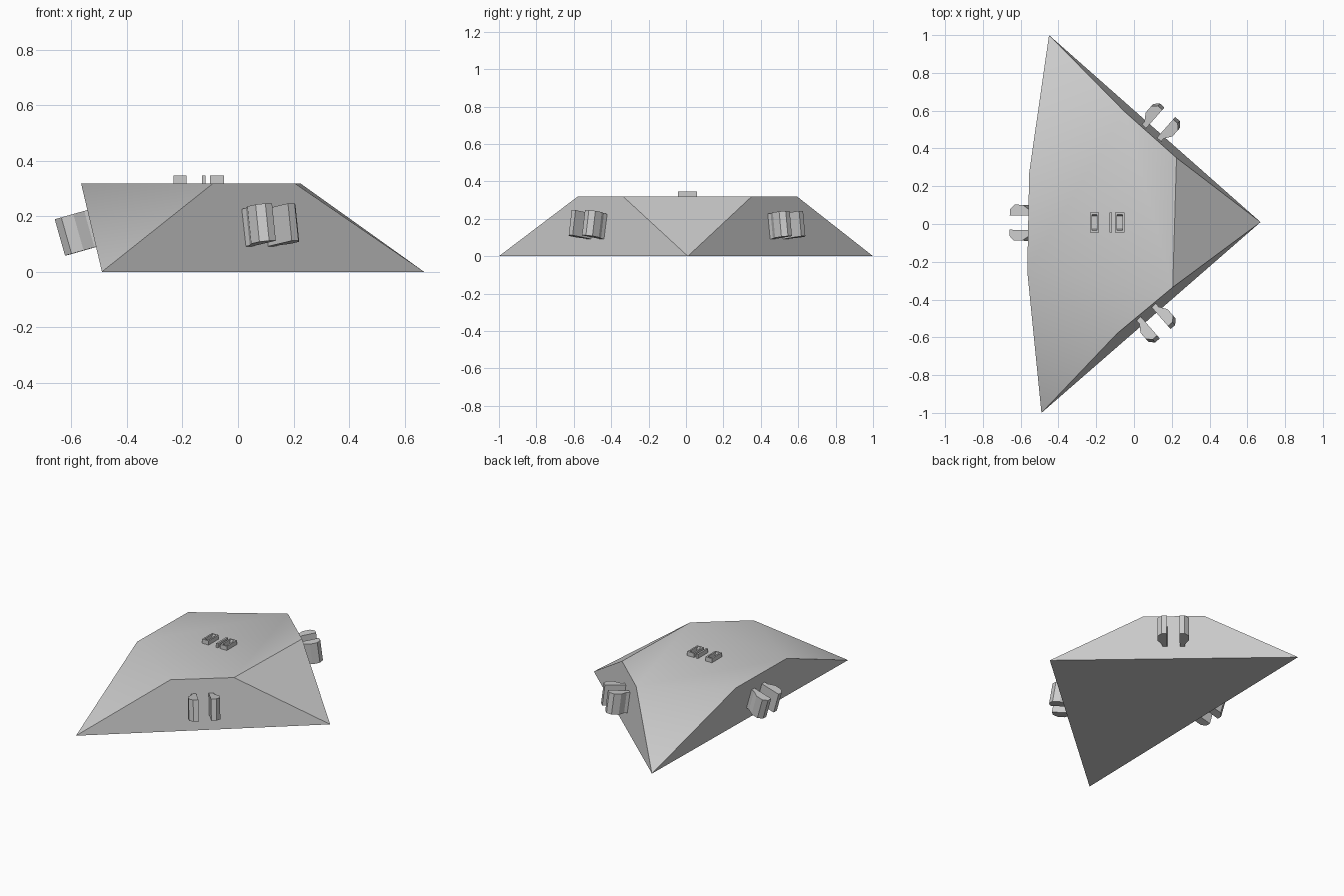
import bpy, bmesh, math
from mathutils import Vector

cube = bpy.data.objects.get("Cube")
if cube:
    bpy.data.objects.remove(cube, do_unlink=True)

# Single grey material
grey = bpy.data.materials.new("plain_grey")
grey.use_nodes = True
colour = (0.6, 0.6, 0.6, 1)
grey.diffuse_color = colour
grey.node_tree.nodes["Principled BSDF"].inputs["Base Color"].default_value = colour


def finish(bm, name):
    bmesh.ops.recalc_face_normals(bm, faces=bm.faces)
    mesh = bpy.data.meshes.new(name)
    bm.to_mesh(mesh)
    bm.free()
    mesh.materials.append(grey)
    obj = bpy.data.objects.new(name, mesh)
    bpy.context.collection.objects.link(obj)
    return obj


# Hull: triangular base, flat six-sided deck, one sloping facet per corner
HEIGHT = 0.318
base = [Vector(p) for p in ((-0.45, 1, 0), (0.67, 0.01, 0), (-0.49, -1, 0))]
deck = [Vector((x, y, HEIGHT)) for x, y in (
    (-0.555, 0.27), (-0.05, 0.595), (0.225, 0.35),
    (0.205, -0.335), (-0.09, -0.58), (-0.565, -0.25))]
walls = []
bm = bmesh.new()
low = [bm.verts.new(p) for p in base]
high = [bm.verts.new(p) for p in deck]
bm.faces.new(low)
bm.faces.new(high)
for i in range(3):
    j = (i + 1) % 3
    a, b = 2 * i + 1, (2 * i + 2) % 6
    bm.faces.new((low[i], high[2 * i], high[a]))
    bm.faces.new((low[i], low[j], high[b], high[a]))
    walls.append((base[i], base[j], deck[a], deck[b]))
hull = finish(bm, "hull")
bpy.context.view_layer.objects.active = hull
hull.select_set(True)
bpy.ops.object.shade_smooth_by_angle(angle=math.radians(32))
hull.select_set(False)

# Lug outline: (sideways from the wall centre, outward from the wall)
LUG = [(0.038, -0.015), (0.038, 0.13), (0.07, 0.13), (0.095, 0.105),
       (0.095, 0.06), (0.068, 0.02), (0.068, -0.015)]


def lug(name, wall, side):
    p, q, r, s = wall
    along = (q - p).normalized()
    up = (r + s - p - q)
    up = (up - along * up.dot(along)).normalized()
    out = up.cross(along)
    centre = (p + q + r + s) / 4
    if out.dot(Vector((centre.x, centre.y, 0))) < 0:
        out = -out
    bm = bmesh.new()
    rings = [[bm.verts.new(centre + along * side * t + out * d + up * h)
              for t, d in LUG] for h in (-0.068, 0.068)]
    for ring in rings:
        bm.faces.new(ring)
    for i in range(len(LUG)):
        j = (i + 1) % len(LUG)
        bm.faces.new((rings[0][i], rings[0][j], rings[1][j], rings[1][i]))
    finish(bm, name)


# A facing pair of lugs on every wall
for place, wall in zip(("back", "front", "right"), walls):
    for side, label in ((-1, "a"), (1, "b")):
        lug(f"{place}_lug_{label}", wall, side)


# Raised deck blocks, the wide ones with a slot sunk in the top
def deck_block(name, x0, x1, slotted):
    bm = bmesh.new()
    bmesh.ops.create_cube(bm, size=1)
    for v in bm.verts:
        v.co = Vector(((x0 + x1) / 2 + v.co.x * (x1 - x0),
                       0.008 + v.co.y * 0.104, 0.328 + v.co.z * 0.036))
    if slotted:
        top = max(bm.faces, key=lambda f: f.calc_center_median().z)
        bmesh.ops.inset_region(bm, faces=[top], thickness=0.014)
        floor = bmesh.ops.extrude_discrete_faces(bm, faces=[top])["faces"][0]
        for v in floor.verts:
            v.co.z = HEIGHT + 0.001
            v.co.y = 0.008 + (v.co.y - 0.008) * 0.8
    finish(bm, name)


deck_block("right_slotted_block", -0.232, -0.185, True)
deck_block("middle_rail", -0.129, -0.117, False)
deck_block("left_slotted_block", -0.1, -0.051, True)
